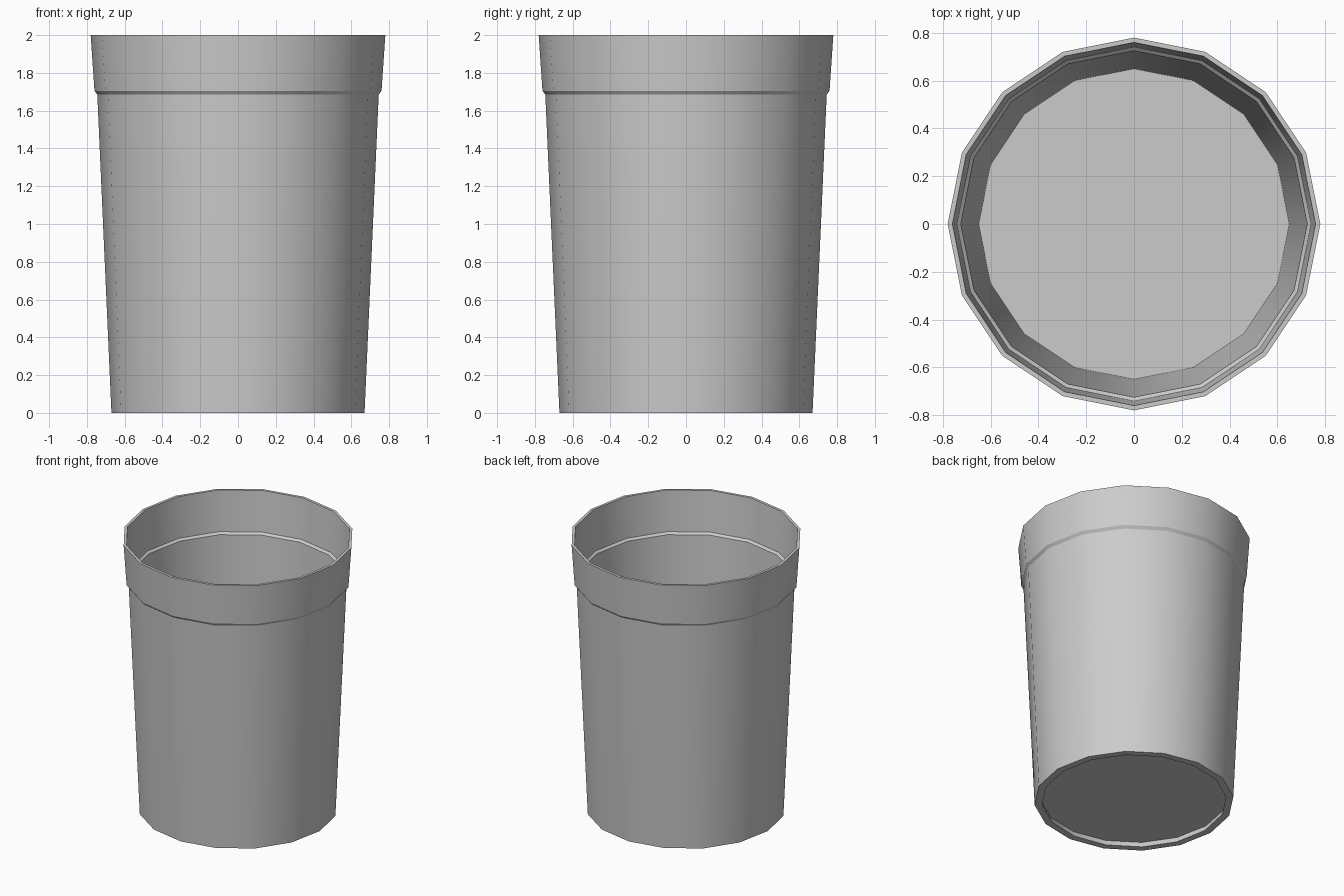
import bpy, bmesh
from math import cos, sin, pi, radians

if "Cube" in bpy.data.objects:
    bpy.data.objects.remove(bpy.data.objects["Cube"])

SIDES = 16

# Cross-section (radius, height): underside recess, foot, outer wall, lip, inner wall, floor
PROFILE = [
    (0.63, 0.04), (0.62, 0.0), (0.67, 0.0),
    (0.745, 1.685), (0.76, 1.705), (0.78, 2.0),
    (0.76, 2.0), (0.741, 1.70), (0.725, 1.685), (0.65, 0.06),
]


def lathe(name, profile, sides):
    bm = bmesh.new()
    rings = [[bm.verts.new((r * cos(2 * pi * i / sides), r * sin(2 * pi * i / sides), z))
              for i in range(sides)] for r, z in profile]
    for a, b in zip(rings, rings[1:]):
        for i in range(sides):
            j = (i + 1) % sides
            bm.faces.new((a[i], a[j], b[j], b[i]))
    # Close the underside and the inner floor
    bm.faces.new(rings[0])
    bm.faces.new(rings[-1])
    bmesh.ops.recalc_face_normals(bm, faces=bm.faces)
    mesh = bpy.data.meshes.new(name)
    bm.to_mesh(mesh)
    bm.free()
    obj = bpy.data.objects.new(name, mesh)
    bpy.context.collection.objects.link(obj)
    return obj


# Tapered cup with a stepped lip
cup = lathe("cup", PROFILE, SIDES)
bpy.context.view_layer.objects.active = cup
cup.select_set(True)
bpy.ops.object.shade_smooth_by_angle(angle=radians(30))
